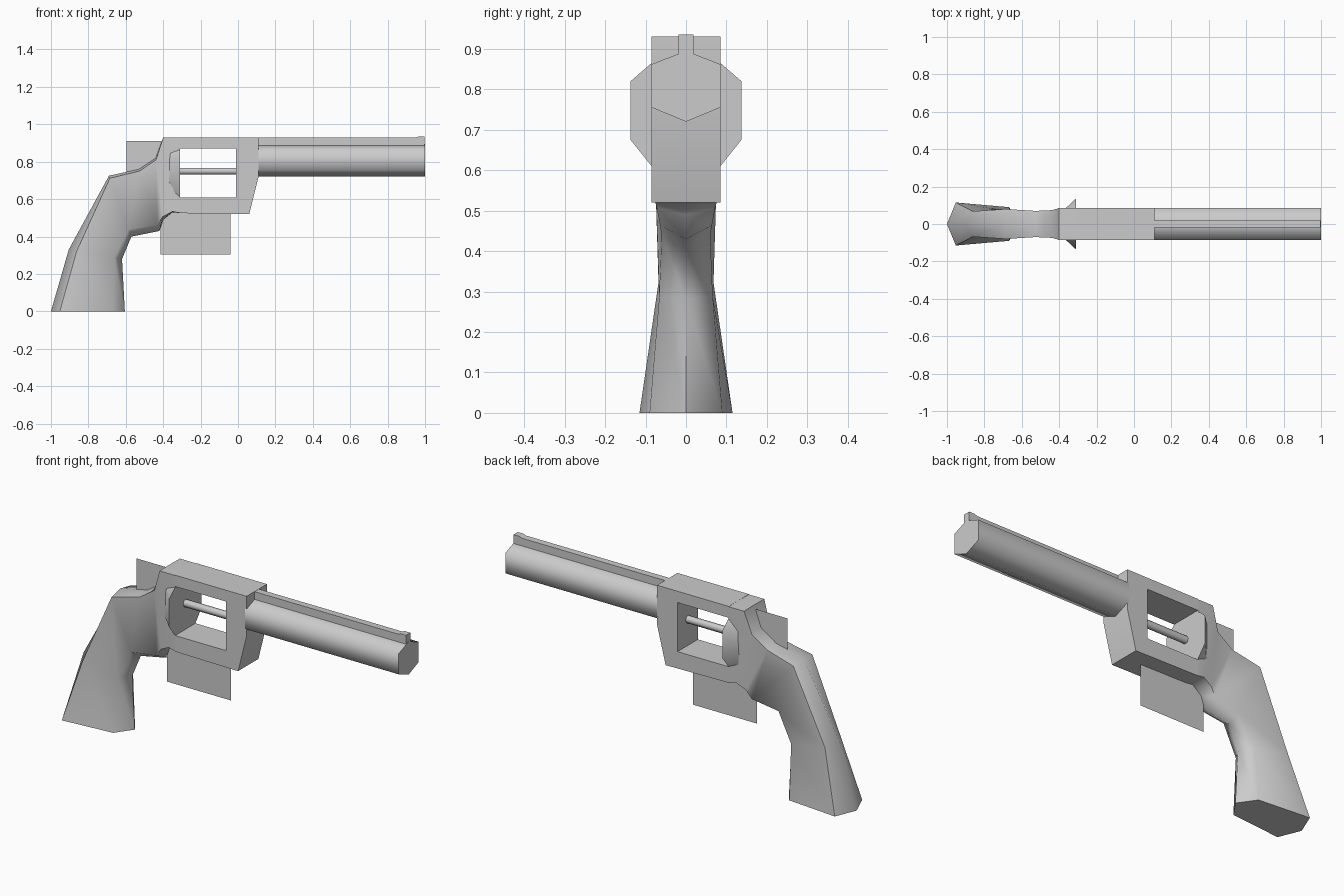
import bpy, bmesh, math

if "Cube" in bpy.data.objects:
    bpy.data.objects.remove(bpy.data.objects["Cube"])


def make(name, verts, faces, angle=50):
    me = bpy.data.meshes.new(name)
    me.from_pydata(verts, [], faces)
    bm = bmesh.new()
    bm.from_mesh(me)
    bmesh.ops.remove_doubles(bm, verts=bm.verts, dist=1e-5)
    bmesh.ops.recalc_face_normals(bm, faces=bm.faces)
    bm.to_mesh(me)
    bm.free()
    ob = bpy.data.objects.new(name, me)
    bpy.context.collection.objects.link(ob)
    bpy.ops.object.select_all(action='DESELECT')
    ob.select_set(True)
    bpy.context.view_layer.objects.active = ob
    bpy.ops.object.shade_smooth_by_angle(angle=math.radians(angle))
    return ob


def loft(name, rings, angle=50):
    n = len(rings[0])
    verts = [v for r in rings for v in r]
    faces = [list(range(n)), list(range((len(rings) - 1) * n, len(rings) * n))]
    for k in range(len(rings) - 1):
        for i in range(n):
            j = (i + 1) % n
            faces.append([k * n + i, k * n + j, (k + 1) * n + j, (k + 1) * n + i])
    return make(name, verts, faces, angle)


def side_prism(name, profile, half_width):
    return loft(name, [[(x, y, z) for x, z in profile] for y in (-half_width, half_width)], 35)


def x_prism(name, profile, x0, x1, angle=70):
    return loft(name, [[(x, y, z) for y, z in profile] for x in (x0, x1)], angle)


def plate(name, x0, x1, z0, z1):
    return make(name, [(x0, 0, z0), (x1, 0, z0), (x1, 0, z1), (x0, 0, z1)], [[0, 1, 2, 3]])


def hex_section(back, front, tb, tf, wb, wf):
    """Six-sided section between a back point and a front point in the xz plane."""
    def at(t, y):
        return (back[0] + (front[0] - back[0]) * t, y, back[1] + (front[1] - back[1]) * t)
    return [at(0, 0), at(tb, wb), at(tf, wf), at(1, 0), at(tf, -wf), at(tb, -wb)]


# Grip flowing up into the rear of the frame
loft("grip", [hex_section(*s) for s in (
    ((-1.00, 0.00), (-0.605, 0.00), 0.12, 0.84, 0.115, 0.090),
    ((-0.905, 0.33), (-0.62, 0.28), 0.15, 0.85, 0.068, 0.066),
    ((-0.69, 0.725), (-0.57, 0.40), 0.04, 0.88, 0.080, 0.060),
    ((-0.53, 0.76), (-0.42, 0.43), 0.03, 0.90, 0.070, 0.064),
    ((-0.44, 0.82), (-0.40, 0.49), 0.03, 0.95, 0.074, 0.072),
    ((-0.40, 0.93), (-0.35, 0.53), 0.004, 0.99, 0.085, 0.080),
    ((-0.31, 0.93), (-0.31, 0.525), 0.004, 0.996, 0.085, 0.085),
)], 60)

# Open frame around the cylinder window
side_prism("frame", [(-0.31, 0.93), (0.11, 0.93), (0.11, 0.72), (0.06, 0.52), (-0.31, 0.525),
                     (-0.31, 0.61), (-0.01, 0.61), (-0.01, 0.87), (-0.31, 0.87)], 0.085)

# Flared shield behind the window
flare = [(0.085, 0.865), (0.137, 0.82), (0.137, 0.675), (0.085, 0.61)]
neck = [(0.075, 0.85), (0.08, 0.81), (0.08, 0.69), (0.075, 0.63)]
loft("recoil_shield", [[(x, y, z) for y, z in half + [(-y, z) for y, z in reversed(half)]]
                       for x, half in ((-0.309, flare), (-0.37, neck))], 35)

# Six-sided barrel with top rib and raised sight
x_prism("barrel", [(0, 0.895), (0.085, 0.862), (0.085, 0.755), (0, 0.72),
                   (-0.085, 0.755), (-0.085, 0.862)], 0.10, 1.0)
side_prism("top_rib", [(0.11, 0.87), (0.998, 0.87), (0.998, 0.935), (0.965, 0.935),
                       (0.95, 0.929), (0.11, 0.929)], 0.018)

# Centre rod across the window
x_prism("centre_rod", [(0.018 * math.cos(i * math.pi / 3), 0.75 + 0.02 * math.sin(i * math.pi / 3 + 0.0))
                       for i in range(6)], -0.32, 0.0)

# Thin plates for hammer and trigger guard
plate("hammer", -0.595, -0.41, 0.74, 0.91)
plate("trigger_guard", -0.415, -0.04, 0.305, 0.53)
